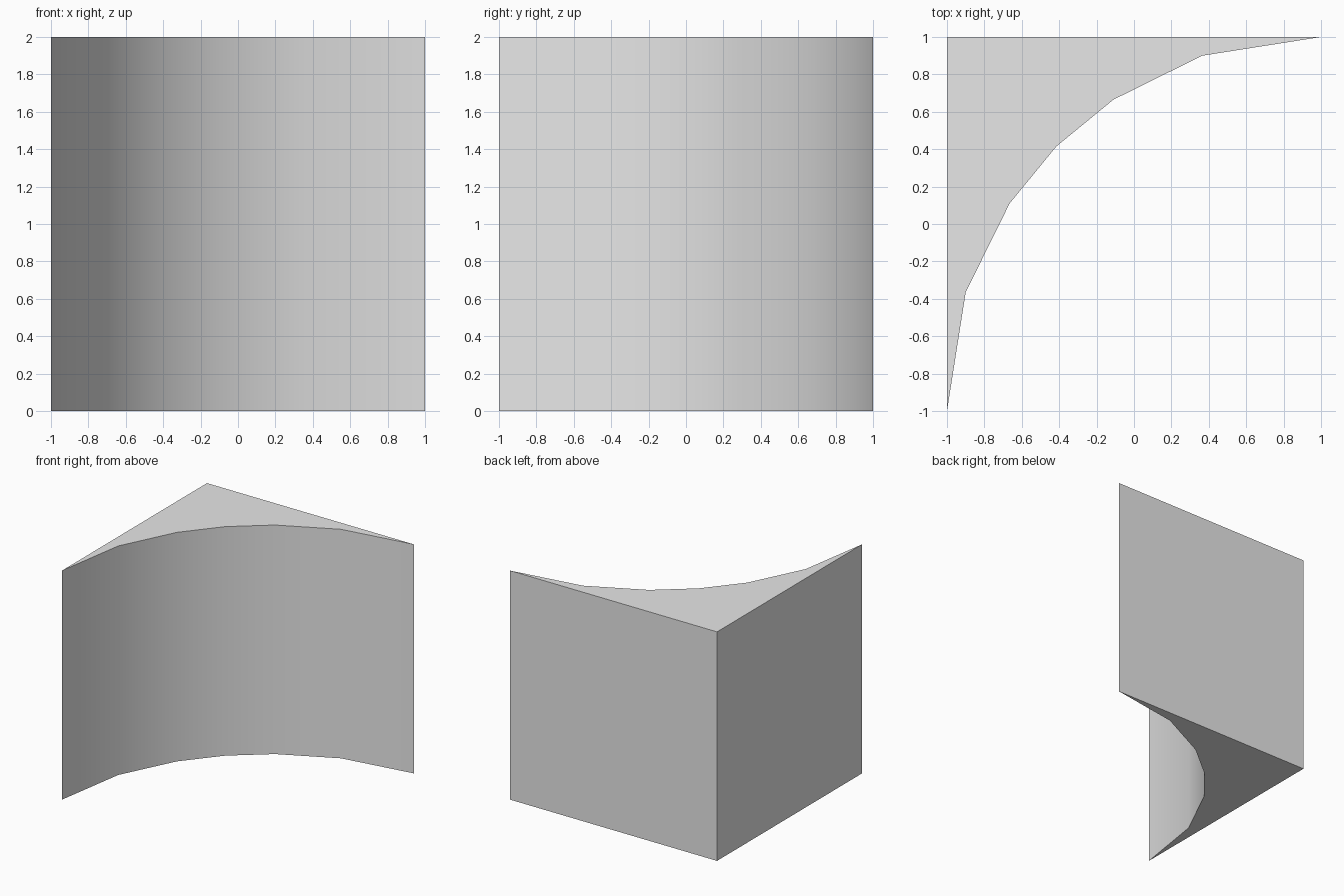
import bpy, bmesh, math

if "Cube" in bpy.data.objects:
    bpy.data.objects.remove(bpy.data.objects["Cube"])

HEIGHT = 2.0

# one half of the concave curve; the other half mirrors across the diagonal
half = [(-1.0, -1.0), (-0.90, -0.365), (-0.665, 0.11), (-0.415, 0.415)]
curve = half + [(-y, -x) for x, y in reversed(half[:-1])]
profile = [(-1.0, 1.0)] + curve

# corner fillet block: extruded profile, closed top and bottom
bm = bmesh.new()
base = bm.faces.new([bm.verts.new((x, y, 0)) for x, y in profile])
ext = bmesh.ops.extrude_face_region(bm, geom=[base], use_keep_orig=True)
top_verts = [v for v in ext["geom"] if isinstance(v, bmesh.types.BMVert)]
bmesh.ops.translate(bm, verts=top_verts, vec=(0, 0, HEIGHT))
bmesh.ops.recalc_face_normals(bm, faces=bm.faces)

mesh = bpy.data.meshes.new("corner_block")
bm.to_mesh(mesh)
bm.free()
block = bpy.data.objects.new("corner_block", mesh)
bpy.context.collection.objects.link(block)

# plain light grey
grey = bpy.data.materials.new("light_grey")
grey.diffuse_color = (0.8, 0.8, 0.8, 1)
grey.use_nodes = True
grey.node_tree.nodes["Principled BSDF"].inputs["Base Color"].default_value = grey.diffuse_color
mesh.materials.append(grey)

# smooth the curved wall, keep the outer edges sharp
bpy.context.view_layer.objects.active = block
block.select_set(True)
bpy.ops.object.shade_smooth_by_angle(angle=math.radians(30))
